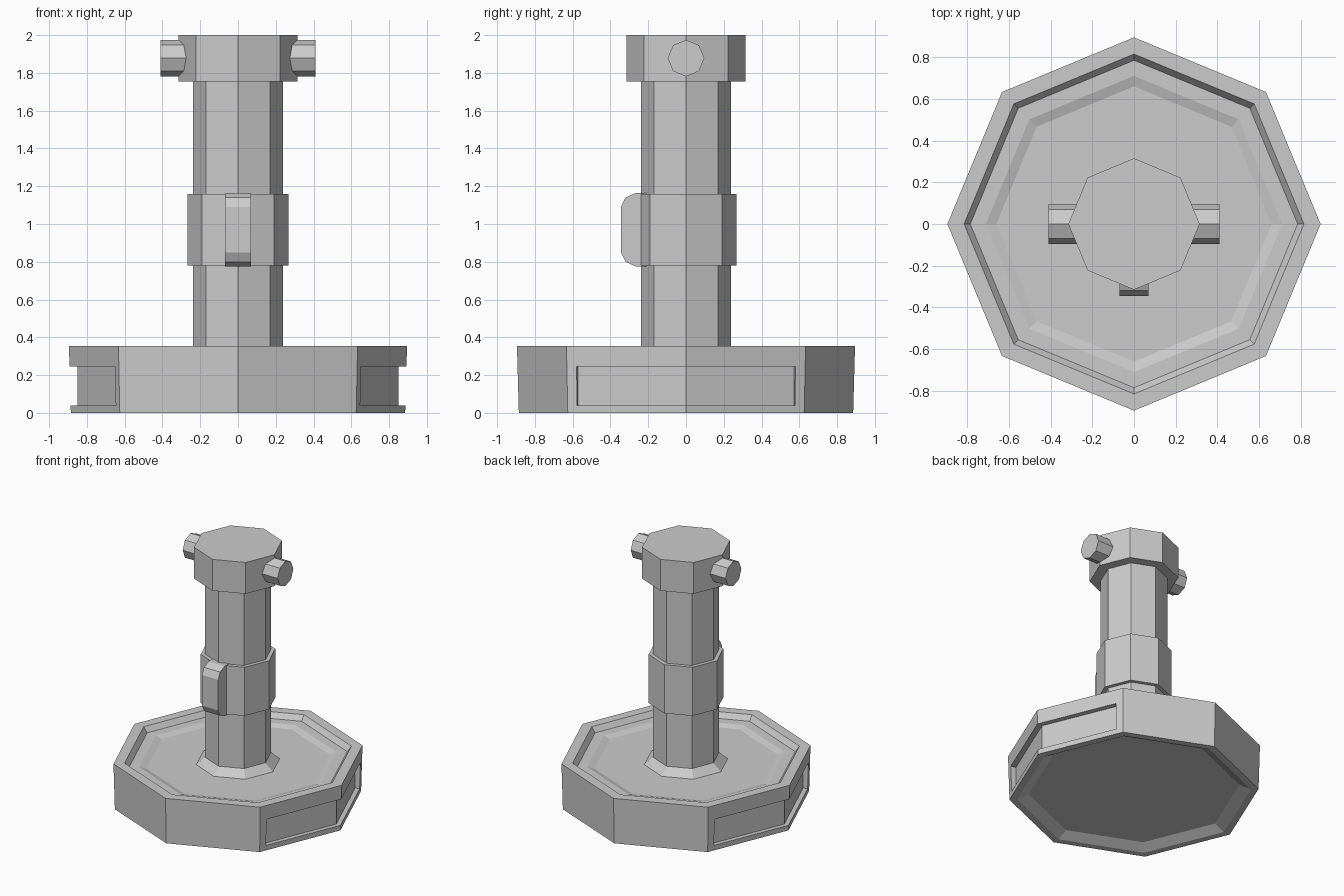
import bpy, bmesh, math

if "Cube" in bpy.data.objects:
    bpy.data.objects.remove(bpy.data.objects["Cube"], do_unlink=True)

SIDES = 8
grey = bpy.data.materials.new("plain grey")
grey.use_nodes = True
colour = (0.6, 0.6, 0.6, 1)
grey.diffuse_color = colour
grey.node_tree.nodes["Principled BSDF"].inputs["Base Color"].default_value = colour


def finish(name, bm):
    bmesh.ops.recalc_face_normals(bm, faces=bm.faces[:])
    mesh = bpy.data.meshes.new(name)
    bm.to_mesh(mesh)
    bm.free()
    mesh.materials.append(grey)
    obj = bpy.data.objects.new(name, mesh)
    bpy.context.collection.objects.link(obj)
    return obj


def lathe(name, profile):
    """Eight-sided solid from (radius, height) pairs, capped at both ends."""
    bm = bmesh.new()
    rings = []
    for r, z in profile:
        angles = [math.tau * i / SIDES for i in range(SIDES)]
        rings.append([bm.verts.new((r * math.cos(a), r * math.sin(a), z)) for a in angles])
    for low, high in zip(rings, rings[1:]):
        for i in range(SIDES):
            j = (i + 1) % SIDES
            bm.faces.new((low[i], low[j], high[j], high[i]))
    bm.faces.new(rings[0])
    bm.faces.new(rings[-1])
    return finish(name, bm)


def prism(name, outline, offset):
    """Solid from a planar outline of 3D points pushed along an offset."""
    bm = bmesh.new()
    face = bm.faces.new([bm.verts.new(p) for p in outline])
    pushed = bmesh.ops.extrude_face_region(bm, geom=[face])["geom"]
    verts = [v for v in pushed if isinstance(v, bmesh.types.BMVert)]
    bmesh.ops.translate(bm, verts=verts, vec=offset)
    return finish(name, bm)


# Base: hollow underside, slightly flared wall, raised rim, stepped dish
base = lathe("base", [
    (0.75, 0.04), (0.83, 0), (0.885, 0), (0.895, 0.355),
    (0.815, 0.355), (0.785, 0.315), (0.71, 0.315), (0.66, 0.30)])

# Recessed panels wrapping the left and right corners of the base
for side in (1, -1):
    half = [(0.85, 0), (0.612, 0.572), (0.75, 0.595), (1.0, 0.595)]
    outline = half + [(x, -y) for x, y in reversed(half[1:])]
    cutter = prism("panel_cutter", [(side * x, y, 0.04) for x, y in outline], (0, 0, 0.205))
    cutter.hide_render = True
    cut = base.modifiers.new("panel", "BOOLEAN")
    cut.operation = "DIFFERENCE"
    cut.solver = "EXACT"
    cut.object = cutter
    bpy.context.view_layer.objects.active = base
    bpy.ops.object.modifier_apply(modifier=cut.name)
    bpy.data.objects.remove(cutter, do_unlink=True)

# Column with a flared foot, collar and head
lathe("column", [(0.30, 0.30), (0.238, 0.355), (0.238, 1.76)])
lathe("collar", [(0.268, 0.78), (0.268, 1.16)])
lathe("head", [(0.315, 1.755), (0.315, 2.0)])

# Chamfered key on the front of the collar
upper = [(-0.2, 0.195), (-0.265, 0.195), (-0.32, 0.17), (-0.345, 0.12)]
key = upper + [(y, -z) for y, z in reversed(upper)]
prism("collar_key", [(-0.07, y, 0.97 + z) for y, z in key], (0.14, 0, 0))

# Pegs sticking out of both sides of the head
for side, name in ((1, "left_peg"), (-1, "right_peg")):
    ring = [math.tau * i / SIDES for i in range(SIDES)]
    prism(name, [(side * 0.2, 0.097 * math.cos(a), 1.878 + 0.097 * math.sin(a)) for a in ring],
          (side * 0.21, 0, 0))
